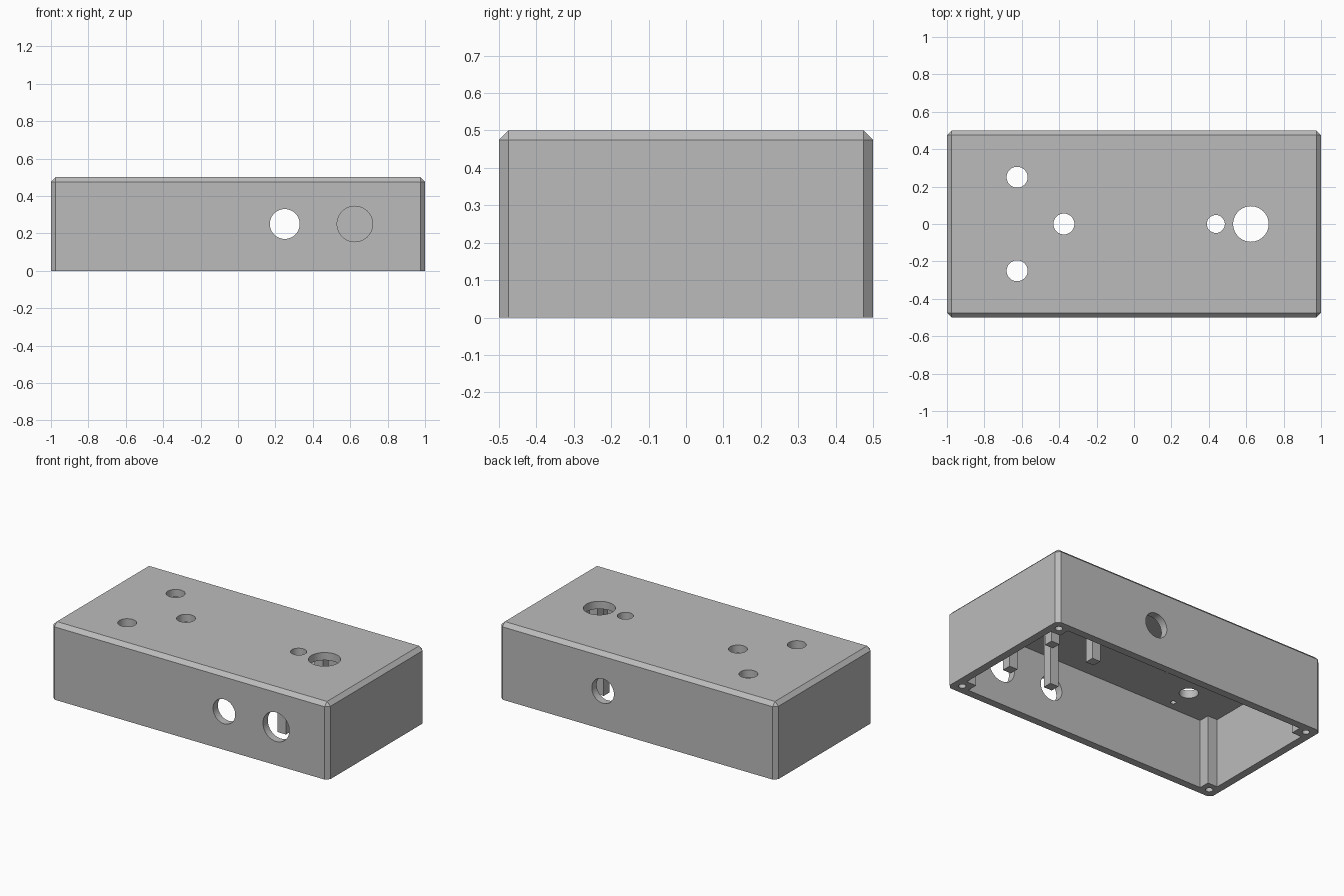
import bpy, bmesh
from math import radians
from mathutils import Matrix, Vector

default = bpy.data.objects.get("Cube")
if default:
    bpy.data.objects.remove(default, do_unlink=True)

WALL, CHAMFER, CEILING = 0.05, 0.025, 0.45

grey = bpy.data.materials.new("plain_grey")
grey.use_nodes = True
grey.diffuse_color = (0.5, 0.5, 0.5, 1)
grey.node_tree.nodes["Principled BSDF"].inputs["Base Color"].default_value = (0.5, 0.5, 0.5, 1)


def finish(bm, name):
    bmesh.ops.recalc_face_normals(bm, faces=bm.faces)
    mesh = bpy.data.meshes.new(name)
    bm.to_mesh(mesh)
    bm.free()
    obj = bpy.data.objects.new(name, mesh)
    obj.data.materials.append(grey)
    bpy.context.collection.objects.link(obj)
    return obj


def add_box(bm, low, high):
    low, high = Vector(low), Vector(high)
    matrix = Matrix.Translation((low + high) / 2) @ Matrix.Diagonal((*(high - low), 1))
    return bmesh.ops.create_cube(bm, size=1, matrix=matrix)["verts"]


def add_drill(bm, start, end, radius):
    start, end = Vector(start), Vector(end)
    axis = end - start
    matrix = Matrix.Translation((start + end) / 2) @ axis.to_track_quat("Z", "Y").to_matrix().to_4x4()
    bmesh.ops.create_cone(bm, cap_ends=True, segments=48, radius1=radius,
                          radius2=radius, depth=axis.length, matrix=matrix)


# Enclosure block, chamfered everywhere except around the open base
bm = bmesh.new()
add_box(bm, (-1, -0.5, 0), (1, 0.5, 0.5))
edges = [e for e in bm.edges if any(v.co.z > 0.1 for v in e.verts)]
bmesh.ops.bevel(bm, geom=edges, offset=CHAMFER, segments=1, affect="EDGES")
enclosure = finish(bm, "enclosure")

# Cavity, with its corners notched to leave the screw bosses
bm = bmesh.new()
wx, wy, bx, by = 1 - WALL, 0.5 - WALL, 0.88, 0.38
outline = []
for sx, sy in ((1, 1), (-1, 1), (-1, -1), (1, -1)):
    corner = [(wx, by), (bx, by), (bx, wy)]
    outline += [(sx * x, sy * y) for x, y in (corner if sx == sy else corner[::-1])]
base = bm.faces.new([bm.verts.new((x, y, -0.1)) for x, y in outline])
raised = bmesh.ops.extrude_face_region(bm, geom=[base])["geom"]
bmesh.ops.translate(bm, vec=(0, 0, CEILING + 0.1),
                    verts=[v for v in raised if isinstance(v, bmesh.types.BMVert)])
cavity = finish(bm, "cavity_cutter")

# Drilled holes
bm = bmesh.new()
controls = ((-0.625, 0.25), (-0.625, -0.25), (-0.375, 0))
for x, y in controls:
    add_drill(bm, (x, y, 0.4), (x, y, 0.6), 0.056)
    add_drill(bm, (x, y - 0.14, 0.4), (x, y - 0.14, 0.475), 0.016)   # blind locating hole
for x, radius in ((0.4375, 0.048), (0.625, 0.095)):
    add_drill(bm, (x, 0, 0.4), (x, 0, 0.6), radius)
for x, side, radius in ((0.25, -1, 0.08), (0.625, -1, 0.095), (0.25, 1, 0.08)):
    add_drill(bm, (x, side * 0.4, 0.25), (x, side * 0.6, 0.25), radius)
for sx in (-1, 1):
    for sy in (-1, 1):
        add_drill(bm, (sx * 0.9375, sy * 0.4375, -0.1), (sx * 0.9375, sy * 0.4375, 0.3), 0.022)
holes = finish(bm, "hole_cutter")

# Four square posts hanging from the ceiling
bm = bmesh.new()
for sx in (-1, 1):
    for sy in (-1, 1):
        x, y, half = 0.625 + sx * 0.155, sy * 0.19, 0.03
        add_box(bm, (x - half, y - half, 0.06), (x + half, y + half, CEILING + 0.01))
posts = finish(bm, "hanging_posts")

# Cut the enclosure and shade the hole walls smooth
bpy.context.view_layer.objects.active = enclosure
for cutter in (cavity, holes):
    modifier = enclosure.modifiers.new(cutter.name, "BOOLEAN")
    modifier.operation = "DIFFERENCE"
    modifier.solver = "EXACT"
    modifier.object = cutter
    bpy.ops.object.modifier_apply(modifier=modifier.name)
for cutter in (cavity, holes):
    bpy.data.objects.remove(cutter, do_unlink=True)

bpy.ops.object.select_all(action="DESELECT")
enclosure.select_set(True)
bpy.ops.object.shade_smooth_by_angle(angle=radians(30))
